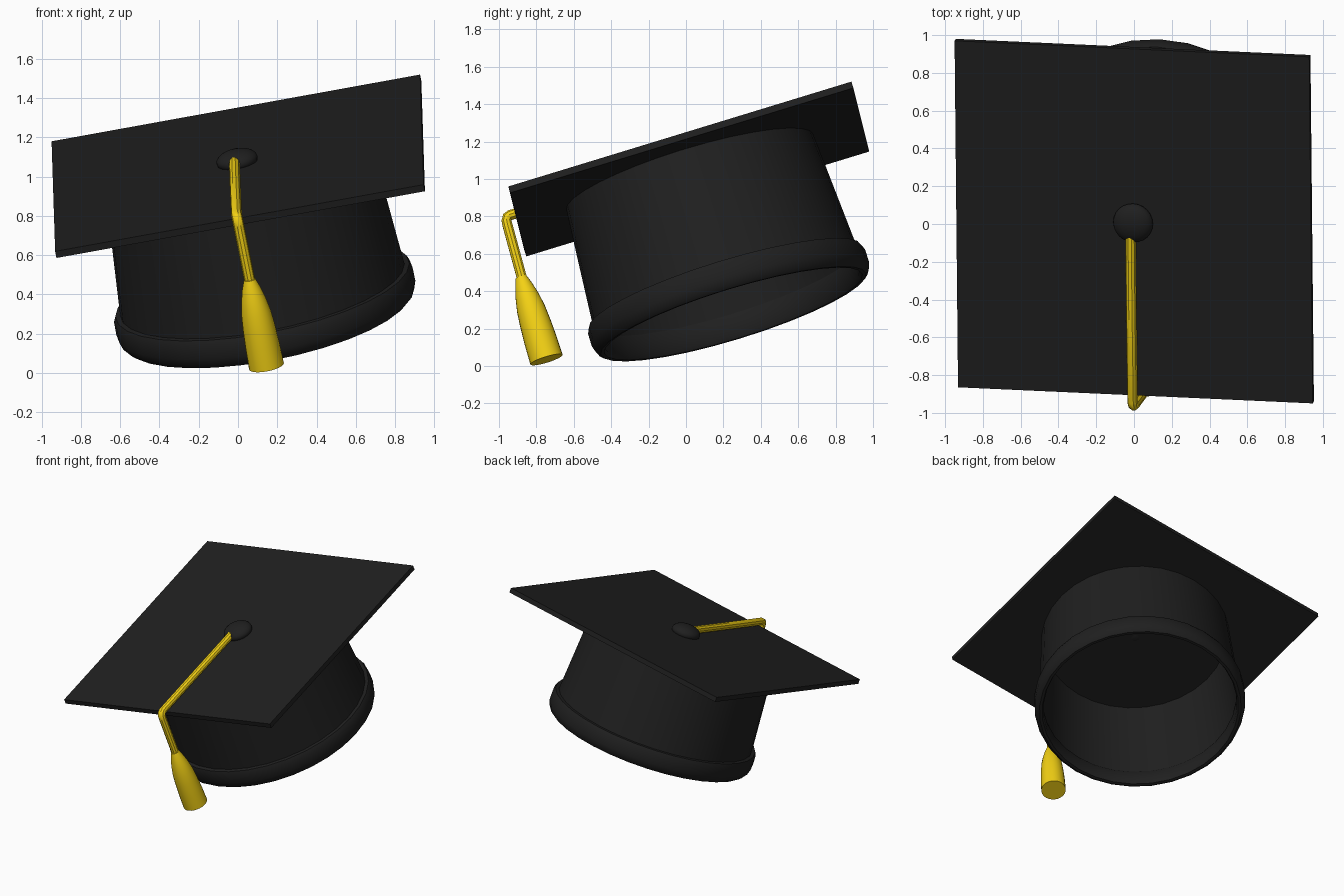
import bpy, bmesh, math
from mathutils import Matrix, Vector

if "Cube" in bpy.data.objects:
    bpy.data.objects.remove(bpy.data.objects["Cube"])

# tilted frame of the whole hat: origin at the middle of the board's top face
u = Vector((0.983, -0.0446, 0.178)).normalized()
v = Vector((-0.0104, 0.956, 0.292))
v = (v - u * v.dot(u)).normalized()
n = u.cross(v)
FRAME = Matrix.Translation((-0.002, 0.01, 1.07)) @ Matrix((u, v, n)).transposed().to_4x4()


def material(name, rgb):
    m = bpy.data.materials.new(name)
    m.diffuse_color = (*rgb, 1)
    m.use_nodes = True
    m.node_tree.nodes["Principled BSDF"].inputs["Base Color"].default_value = m.diffuse_color
    return m


BLACK = material("black_cloth", (0.014, 0.014, 0.014))
GOLD = material("gold_thread", (0.9, 0.64, 0.007))


def finish(name, bm, mat, smooth=True):
    bmesh.ops.recalc_face_normals(bm, faces=bm.faces)
    me = bpy.data.meshes.new(name)
    bm.to_mesh(me)
    bm.free()
    ob = bpy.data.objects.new(name, me)
    bpy.context.collection.objects.link(ob)
    me.transform(FRAME)
    me.materials.append(mat)
    if smooth:
        bpy.ops.object.select_all(action='DESELECT')
        ob.select_set(True)
        bpy.context.view_layer.objects.active = ob
        bpy.ops.object.shade_smooth_by_angle(angle=math.radians(35))
    return ob


def lathe(name, profile, mat, sides=32, centre=(0, 0)):
    """Revolve a closed (radius, height) profile."""
    bm = bmesh.new()
    rings = []
    for i in range(sides):
        a = math.tau * i / sides
        rings.append([bm.verts.new((centre[0] + r * math.cos(a),
                                    centre[1] + r * math.sin(a), h)) for r, h in profile])
    k = len(profile)
    for i in range(sides):
        p, q = rings[i], rings[(i + 1) % sides]
        for j in range(k):
            if profile[j][0] or profile[(j + 1) % k][0]:
                bm.faces.new((p[j], q[j], q[(j + 1) % k], p[(j + 1) % k]))
    bmesh.ops.remove_doubles(bm, verts=bm.verts, dist=1e-5)
    return finish(name, bm, mat)


# square board
bm = bmesh.new()
bmesh.ops.create_cube(bm, size=1, matrix=Matrix.Translation((0, 0, -0.018))
                      @ Matrix.Diagonal((1.91, 1.918, 0.036, 1)))
finish("board", bm, BLACK, smooth=False)

# hollow crown and the rolled band round its opening
lathe("crown", [(0.69, -0.03), (0.745, -0.8), (0.725, -0.8), (0.67, -0.03)], BLACK)
lathe("head_band", [(0.73, -0.685), (0.762, -0.688), (0.774, -0.715), (0.775, -0.785),
                    (0.762, -0.825), (0.742, -0.843), (0.722, -0.842), (0.711, -0.82),
                    (0.711, -0.72)], BLACK)

# flattened button
bm = bmesh.new()
bmesh.ops.create_uvsphere(bm, u_segments=24, v_segments=12, radius=1,
                          matrix=Matrix.Translation((0, 0, 0.016))
                          @ Matrix.Diagonal((0.107, 0.107, 0.054, 1)))
finish("button", bm, BLACK)

# cord over the front edge
path = [(-0.012, -0.07, 0.028), (-0.012, -0.5, 0.028), (-0.01, -0.985, 0.028),
        (-0.009, -1.003, 0.022), (-0.008, -1.013, 0.004), (-0.008, -1.015, -0.02),
        (-0.006, -1.025, -0.34)]
cu = bpy.data.curves.new("cord_path", 'CURVE')
cu.dimensions = '3D'
cu.bevel_depth = 0.028
cu.bevel_resolution = 3
cu.use_fill_caps = True
sp = cu.splines.new('POLY')
sp.points.add(len(path) - 1)
for pt, co in zip(sp.points, path):
    pt.co = (*co, 1)
tmp = bpy.data.objects.new("cord_path", cu)
bpy.context.collection.objects.link(tmp)
bm = bmesh.new()
bm.from_mesh(tmp.evaluated_get(bpy.context.evaluated_depsgraph_get()).to_mesh())
bpy.data.objects.remove(tmp)
finish("cord", bm, GOLD)

# tassel
lathe("tassel", [(0, -0.31), (0.03, -0.312), (0.047, -0.36), (0.063, -0.42), (0.076, -0.49),
                 (0.083, -0.57), (0.088, -0.67), (0.09, -0.782), (0, -0.782)],
      GOLD, sides=24, centre=(-0.006, -1.027))
